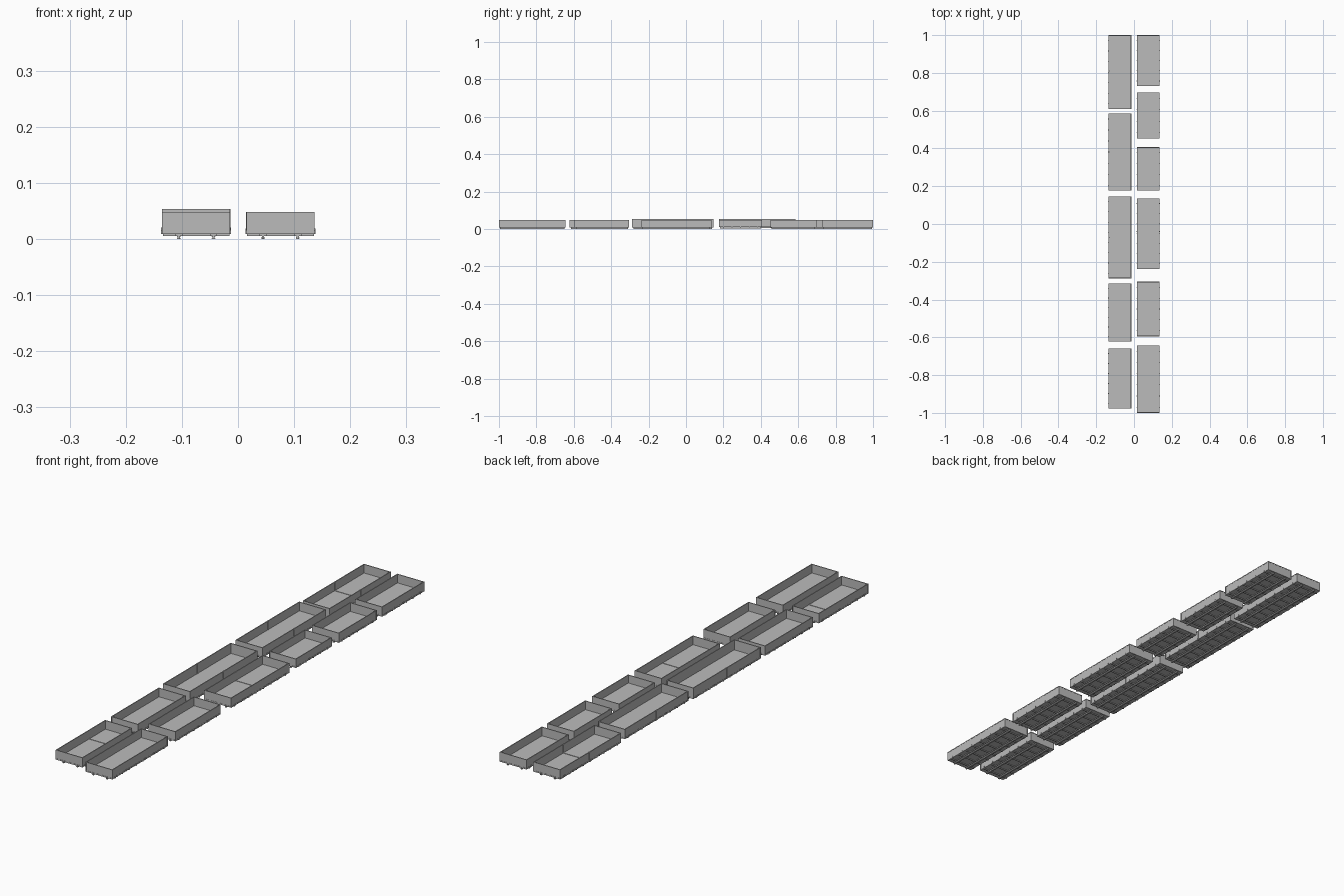
import bpy
import bmesh
from mathutils import Matrix, Vector

cube = bpy.data.objects.get("Cube")
if cube:
    bpy.data.objects.remove(cube, do_unlink=True)

grey = bpy.data.materials.new("plain grey")
grey.use_nodes = True
color = (0.5, 0.5, 0.5, 1)
grey.diffuse_color = color
grey.node_tree.nodes["Principled BSDF"].inputs["Base Color"].default_value = color


def box(bm, x0, x1, y0, y1, z0, z1):
    """Add an axis-aligned block between two corners."""
    size = Vector((x1 - x0, y1 - y0, z1 - z0))
    mid = Vector((x0 + x1, y0 + y1, z0 + z1)) / 2
    bmesh.ops.create_cube(bm, size=1, matrix=Matrix.Translation(mid) @ Matrix.Diagonal(size).to_4x4())


def finish(bm, name, x, z):
    mesh = bpy.data.meshes.new(name)
    bm.to_mesh(mesh)
    bm.free()
    mesh.materials.append(grey)
    obj = bpy.data.objects.new(name, mesh)
    obj.location = (x, 0, z)
    bpy.context.collection.objects.link(obj)


def spread(a, b, step):
    """Evenly spaced positions strictly inside a span."""
    n = max(2, round((b - a) / step))
    return [a + (b - a) * (i + 0.5) / n for i in range(n)]


HALF = 0.0605     # half the body width
WALL = 0.0035     # wall thickness
RAIL = 0.031      # offset of the chassis rails


def tray(name, x, y0, y1, top, lift=0, split=None, posts=False):
    # Flat load floor
    bm = bmesh.new()
    box(bm, -HALF, HALF, y0, y1, 0.009, 0.013)
    if split is not None:
        box(bm, WALL - HALF, HALF - WALL, split - 0.003, split + 0.003, 0.012, 0.0145)
    finish(bm, name + "_floor", x, lift)

    # Side boards with top and bottom rails, posts and latches
    top -= lift
    mid = (y0 + y1) / 2 if split is None else split
    bm = bmesh.new()
    for s in (-1, 1):
        def side(a, b, ya, yb, za, zb):
            box(bm, min(s * a, s * b), max(s * a, s * b), ya, yb, za, zb)
        side(HALF - WALL, HALF - 0.0008, y0, y1, 0.013, top)
        side(HALF - WALL, HALF, y0, y1, top - 0.003, top)
        side(HALF - WALL, HALF, y0, y1, 0.009, 0.014)
        for y in (y0 + 0.002, y1 - 0.002):
            side(HALF - WALL, HALF, y - 0.002, y + 0.002, 0.009, top)
        if posts:
            side(HALF - WALL - 0.001, HALF + 0.0005, mid - 0.003, mid + 0.003, 0.009, top)
        for y in spread(y0, y1, 0.055):
            side(HALF - 0.001, HALF + 0.0018, y - 0.0015, y + 0.0015, 0.009, 0.016)
    finish(bm, name + "_side_boards", x, lift)

    # End boards: recessed panel inside a frame
    bm = bmesh.new()
    for y, s in ((y0, 1), (y1, -1)):
        def end(xa, xb, depth, za, zb):
            ya, yb = sorted((y + s * depth, y + s * WALL))
            box(bm, xa, xb, ya, yb, za, zb)
        end(WALL - HALF, HALF - WALL, 0.0008, 0.013, top - 0.003)
        end(WALL - HALF, HALF - WALL, 0, top - 0.003, top)
        end(WALL - HALF, HALF - WALL, 0, 0.009, 0.014)
    finish(bm, name + "_end_boards", x, lift)

    # Chassis rails and cross members below the floor
    bm = bmesh.new()
    for s in (-RAIL, RAIL):
        box(bm, s - 0.0065, s + 0.0065, y0 + 0.006, y1 - 0.006, 0.006, 0.009)
        box(bm, s - 0.002, s + 0.002, y0 + 0.006, y1 - 0.006, 0.001, 0.006)
        box(bm, s - 0.0035, s + 0.0035, y0 + 0.006, y1 - 0.006, 0, 0.001)
    for y in spread(y0, y1, 0.045):
        box(bm, 0.001 - HALF, HALF - 0.001, y - 0.002, y + 0.002, 0.0055, 0.009)
    finish(bm, name + "_underframe", x, lift)


LOW, TALL = 0.048, 0.0535
RIGHT_ROW, LEFT_ROW = -0.0745, 0.0755

# Row on the model's right
tray("right_tray_1", RIGHT_ROW, 0.608, 1.0, LOW, split=0.81, posts=True)
tray("right_tray_2", RIGHT_ROW, 0.177, 0.585, TALL, lift=0.005, posts=True)
tray("right_tray_3", RIGHT_ROW, -0.288, 0.146, TALL, posts=True)
tray("right_tray_4", RIGHT_ROW, -0.622, -0.315, LOW)
tray("right_tray_5", RIGHT_ROW, -0.977, -0.659, LOW, split=-0.765)

# Row on the model's left
tray("left_tray_1", LEFT_ROW, 0.73, 1.0, LOW)
tray("left_tray_2", LEFT_ROW, 0.452, 0.697, LOW)
tray("left_tray_3", LEFT_ROW, 0.177, 0.407, LOW, lift=0.003)
tray("left_tray_4", LEFT_ROW, -0.238, 0.135, LOW, split=-0.04, posts=True)
tray("left_tray_5", LEFT_ROW, -0.595, -0.305, LOW)
tray("left_tray_6", LEFT_ROW, -1.0, -0.643, LOW)
